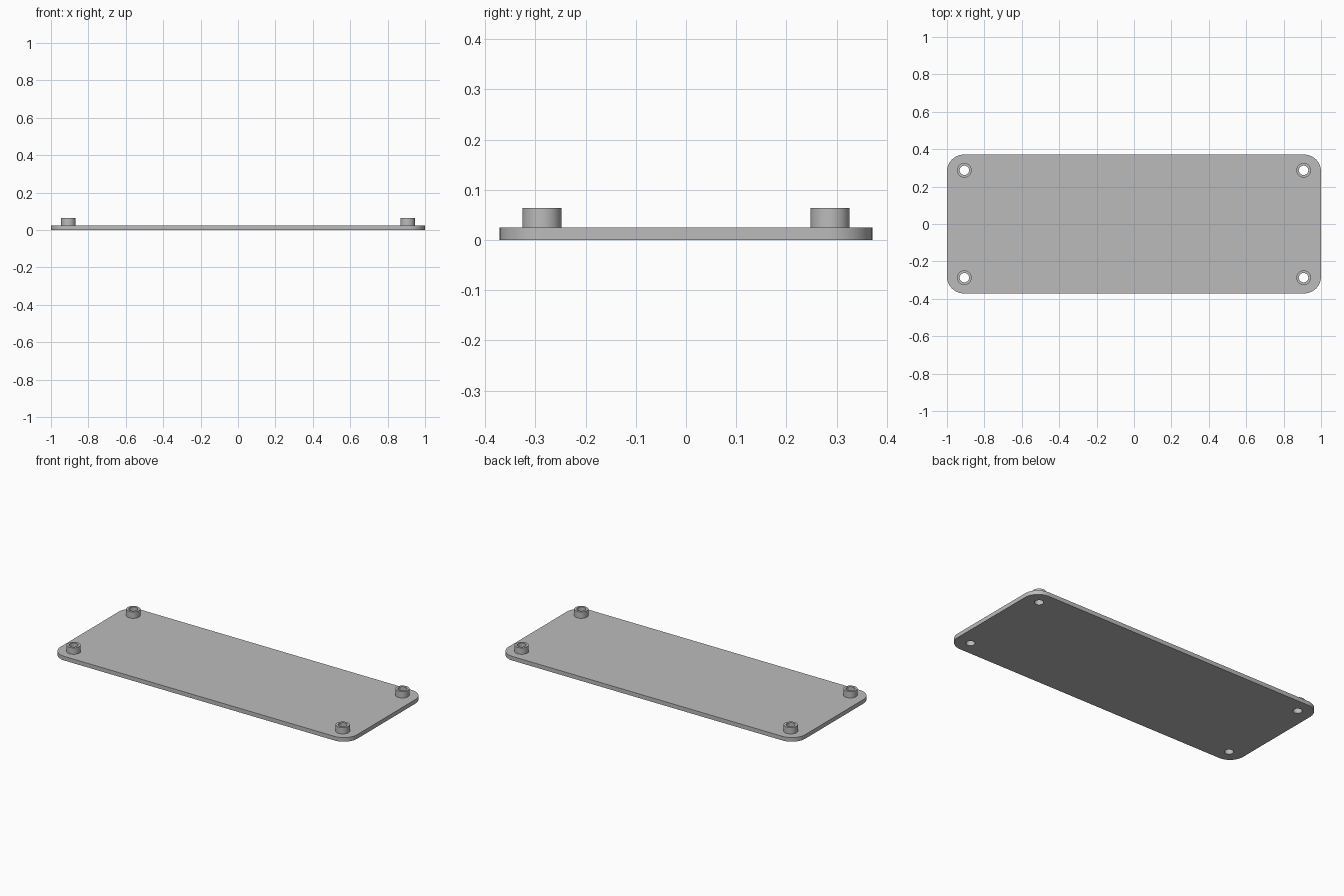
import bpy
import bmesh
from math import cos, sin, pi

LENGTH, WIDTH, THICK = 2.0, 0.742, 0.025
CORNER_R = 0.09
BOSS_X, BOSS_Y, BOSS_TOP = 0.907, 0.287, 0.064
BOSS_R, HOLE_R = 0.039, 0.025
SIDES = 48

cube = bpy.data.objects.get("Cube")
if cube:
    bpy.data.objects.remove(cube, do_unlink=True)

grey = bpy.data.materials.new("plain grey")
grey.use_nodes = True
colour = (0.5, 0.5, 0.5, 1)
grey.diffuse_color = colour
grey.node_tree.nodes["Principled BSDF"].inputs["Base Color"].default_value = colour


def circle(x, y, r):
    return [(x + r * cos(2 * pi * i / SIDES), y + r * sin(2 * pi * i / SIDES))
            for i in range(SIDES)]


def rounded_rectangle(length, width, r, steps=12):
    points = []
    for quarter, (sx, sy) in enumerate([(1, 1), (-1, 1), (-1, -1), (1, -1)]):
        for i in range(steps + 1):
            a = (quarter + i / steps) * pi / 2
            points.append((sx * (length / 2 - r) + r * cos(a),
                           sy * (width / 2 - r) + r * sin(a)))
    return points


def extruded(name, outlines, bottom, top):
    """Fill outlines (inner ones become holes) and extrude them upward."""
    curve = bpy.data.curves.new(name, "CURVE")
    curve.dimensions = "2D"
    curve.fill_mode = "BOTH"
    curve.extrude = (top - bottom) / 2
    for outline in outlines:
        spline = curve.splines.new("POLY")
        spline.points.add(len(outline) - 1)
        for point, (x, y) in zip(spline.points, outline):
            point.co = (x, y, 0, 1)
        spline.use_cyclic_u = True
    helper = bpy.data.objects.new(name + "_outline", curve)
    bpy.context.collection.objects.link(helper)
    mesh = bpy.data.meshes.new_from_object(
        helper.evaluated_get(bpy.context.evaluated_depsgraph_get()))
    bpy.data.objects.remove(helper, do_unlink=True)

    # Weld caps to walls and lift into place
    bm = bmesh.new()
    bm.from_mesh(mesh)
    bmesh.ops.remove_doubles(bm, verts=bm.verts, dist=0.0001)
    bmesh.ops.translate(bm, verts=bm.verts, vec=(0, 0, (top + bottom) / 2))
    bmesh.ops.recalc_face_normals(bm, faces=bm.faces)
    bm.to_mesh(mesh)
    bm.free()
    mesh.materials.clear()
    mesh.materials.append(grey)
    obj = bpy.data.objects.new(name, mesh)
    bpy.context.collection.objects.link(obj)
    bpy.ops.object.select_all(action="DESELECT")
    obj.select_set(True)
    bpy.context.view_layer.objects.active = obj
    bpy.ops.object.shade_smooth_by_angle(angle=pi / 6)
    return obj


corners = {"front_left": (BOSS_X, -BOSS_Y), "front_right": (-BOSS_X, -BOSS_Y),
           "back_left": (BOSS_X, BOSS_Y), "back_right": (-BOSS_X, BOSS_Y)}

# Base plate with four through holes
holes = [circle(x, y, HOLE_R) for x, y in corners.values()]
extruded("base_plate", [rounded_rectangle(LENGTH, WIDTH, CORNER_R)] + holes, 0, THICK)

# Hollow standoffs over the holes
for corner, (x, y) in corners.items():
    extruded(corner + "_standoff", [circle(x, y, BOSS_R), circle(x, y, HOLE_R)],
             THICK, BOSS_TOP)
